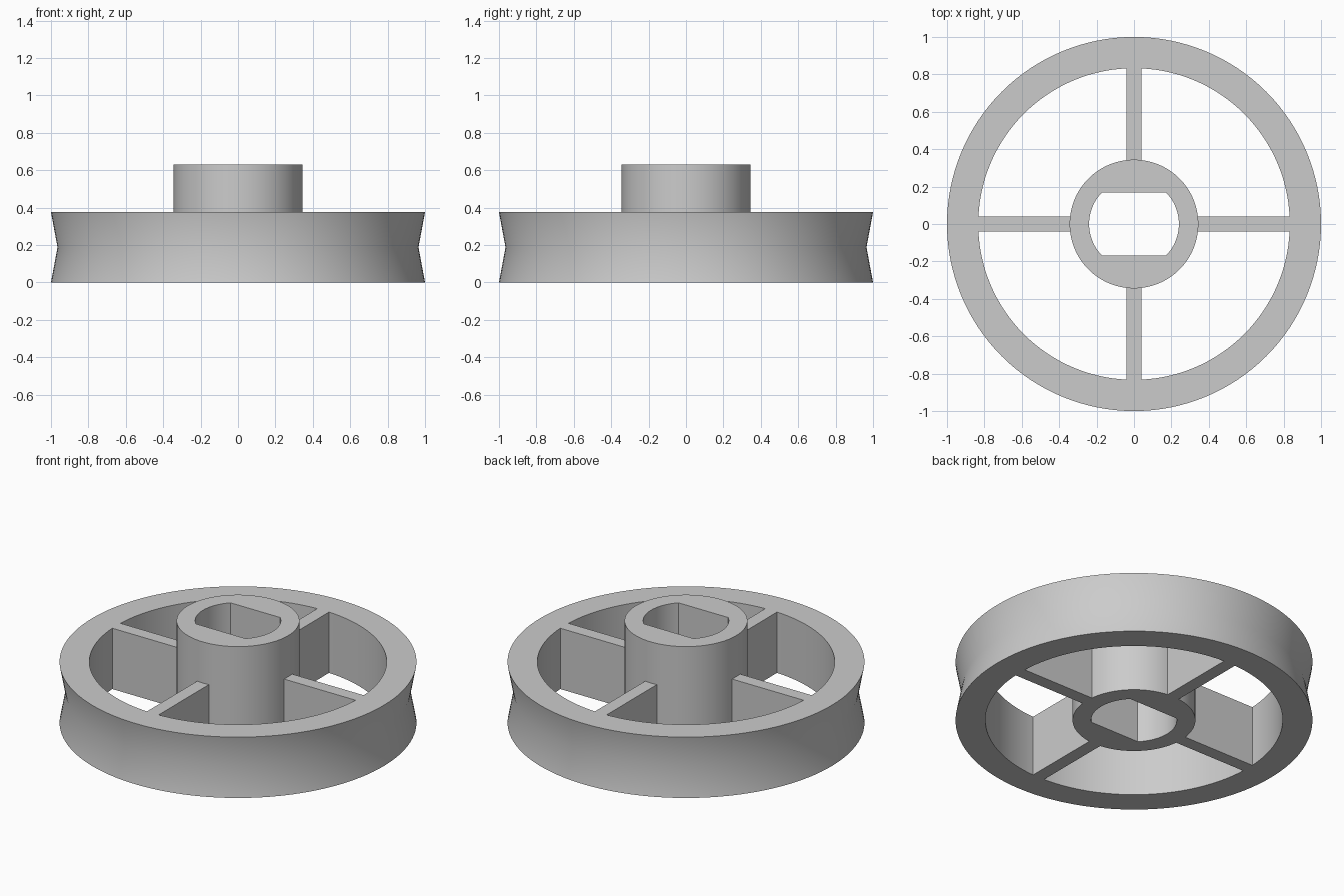
import bpy, bmesh, math

old = bpy.data.objects.get("Cube")
if old:
    bpy.data.objects.remove(old, do_unlink=True)

SEGMENTS = 128
WHEEL_H, HUB_H = 0.376, 0.63
RIM_INNER, HUB_R, BORE_R = 0.833, 0.344, 0.24
FLAT = BORE_R * math.sin(math.pi / 4)      # half distance between the bore flats
SPOKE_W = 0.08

grey = bpy.data.materials.new("plain grey")
grey.use_nodes = True
colour = (0.6, 0.6, 0.6, 1)
grey.diffuse_color = colour
grey.node_tree.nodes["Principled BSDF"].inputs["Base Color"].default_value = colour


def finish(bm, name, smooth_angle=None):
    bmesh.ops.recalc_face_normals(bm, faces=bm.faces)
    mesh = bpy.data.meshes.new(name)
    bm.to_mesh(mesh)
    bm.free()
    mesh.materials.append(grey)
    obj = bpy.data.objects.new(name, mesh)
    bpy.context.collection.objects.link(obj)
    if smooth_angle:
        bpy.ops.object.select_all(action="DESELECT")
        obj.select_set(True)
        bpy.context.view_layer.objects.active = obj
        bpy.ops.object.shade_smooth_by_angle(angle=math.radians(smooth_angle))
    return obj


def revolve(name, profile, shape=lambda x, y, r: (x, y)):
    """Turn a closed (radius, height) profile about z; shape may adjust each point."""
    bm = bmesh.new()
    rings = []
    for i in range(SEGMENTS):
        a = math.tau * i / SEGMENTS
        rings.append([bm.verts.new((*shape(r * math.cos(a), r * math.sin(a), r), z))
                      for r, z in profile])
    n = len(profile)
    for i, ring in enumerate(rings):
        after = rings[(i + 1) % SEGMENTS]
        for j in range(n):
            k = (j + 1) % n
            bm.faces.new((ring[j], after[j], after[k], ring[k]))
    return finish(bm, name, 40)


# Rim with a shallow V groove around the outside
revolve("grooved_rim", [(RIM_INNER, 0), (1, 0), (0.965, WHEEL_H / 2),
                        (1, WHEEL_H), (RIM_INNER, WHEEL_H)])


# Hub with a bore flattened on two sides
def flatten_bore(x, y, r):
    return (x, max(-FLAT, min(FLAT, y))) if r == BORE_R else (x, y)


revolve("hub", [(BORE_R, 0), (HUB_R, 0), (HUB_R, HUB_H), (BORE_R, HUB_H)], flatten_bore)

# Four full-height spokes between hub and rim
inner, outer = HUB_R - 0.004, RIM_INNER + 0.002
for i, side in enumerate(("left", "back", "right", "front")):
    bm = bmesh.new()
    bmesh.ops.create_cube(bm, size=1)
    bmesh.ops.scale(bm, vec=(outer - inner, SPOKE_W, WHEEL_H), verts=bm.verts)
    bmesh.ops.translate(bm, vec=((inner + outer) / 2, 0, WHEEL_H / 2), verts=bm.verts)
    spoke = finish(bm, side + "_spoke")
    spoke.rotation_euler.z = i * math.pi / 2
